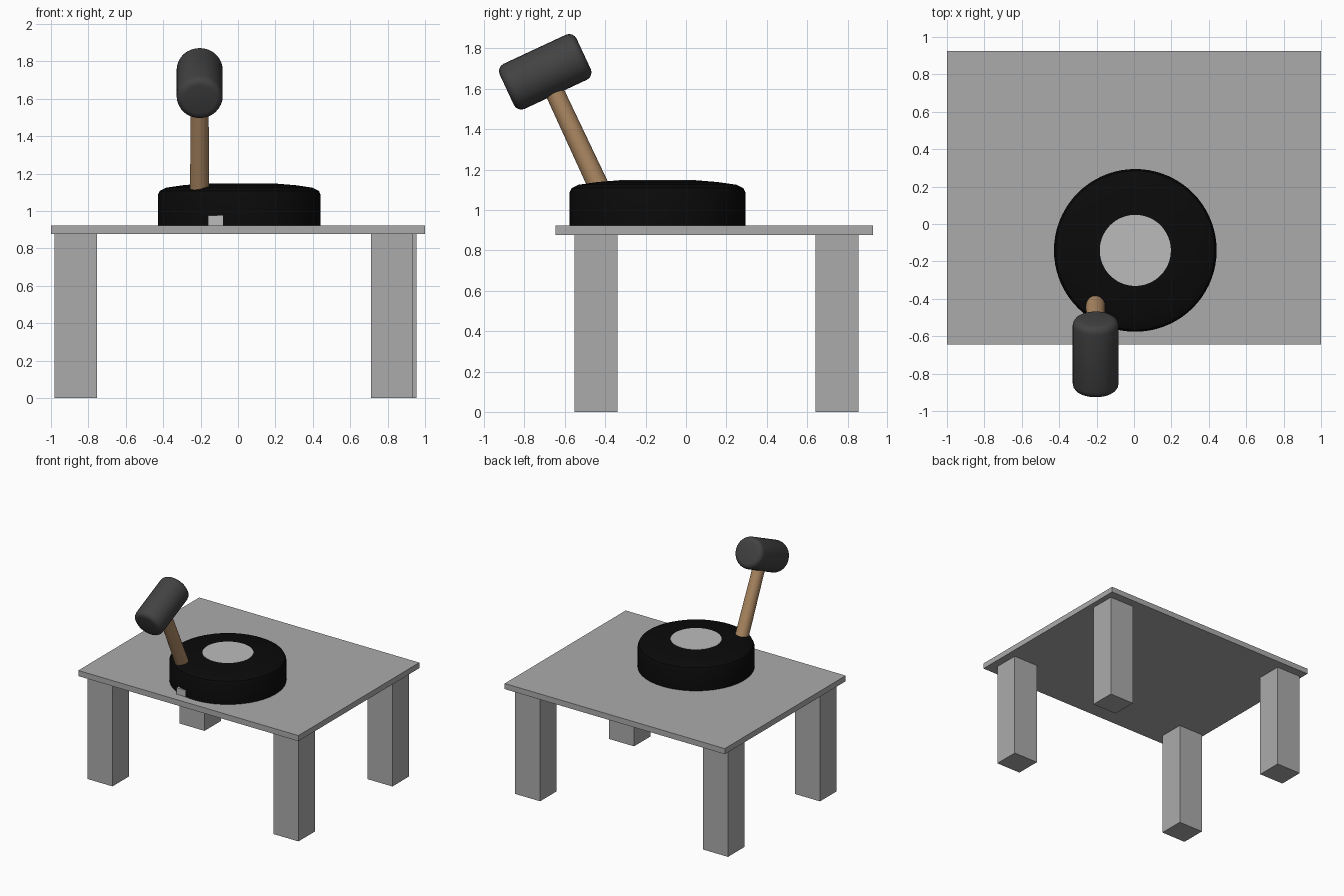
import bpy, bmesh, math
from mathutils import Vector, Matrix

if "Cube" in bpy.data.objects:
    bpy.data.objects.remove(bpy.data.objects["Cube"])


def material(name, r, g, b):
    m = bpy.data.materials.new(name)
    m.diffuse_color = (r, g, b, 1)
    m.use_nodes = True
    m.node_tree.nodes["Principled BSDF"].inputs["Base Color"].default_value = m.diffuse_color
    return m


GREY = material("table grey", 0.41, 0.41, 0.41)
PALE = material("pale grey", 0.50, 0.50, 0.50)
BLACK = material("tyre black", 0.003, 0.003, 0.003)
DARK = material("rubber dark grey", 0.055, 0.055, 0.055)
WOOD = material("wood", 0.42, 0.25, 0.125)


def finish(name, bm, mat, smooth=False, matrix=Matrix()):
    bmesh.ops.recalc_face_normals(bm, faces=bm.faces)
    me = bpy.data.meshes.new(name)
    bm.to_mesh(me)
    bm.free()
    me.materials.append(mat)
    ob = bpy.data.objects.new(name, me)
    ob.matrix_world = matrix
    bpy.context.collection.objects.link(ob)
    if smooth:
        bpy.ops.object.select_all(action='DESELECT')
        ob.select_set(True)
        bpy.context.view_layer.objects.active = ob
        bpy.ops.object.shade_smooth_by_angle(angle=math.radians(35))
    return ob


def box(name, lo, hi, mat):
    lo, hi = Vector(lo), Vector(hi)
    bm = bmesh.new()
    bmesh.ops.create_cube(bm, size=1, matrix=Matrix.Translation((lo + hi) / 2)
                          @ Matrix.Diagonal((*(hi - lo), 1)))
    return finish(name, bm, mat)


def lathe(name, profile, mat, matrix, sides=64):
    """Revolve a list of (radius, height) points about local z."""
    bm = bmesh.new()
    rings = []
    for r, z in profile:
        rings.append([bm.verts.new((r * math.cos(2 * math.pi * i / sides),
                                    r * math.sin(2 * math.pi * i / sides), z))
                      for i in range(sides)] if r > 0 else [bm.verts.new((0, 0, z))])
    for a, b in zip(rings, rings[1:]):
        for i in range(sides):
            j = (i + 1) % sides
            quad = [a[i % len(a)], a[j % len(a)], b[j % len(b)], b[i % len(b)]]
            bm.faces.new(list(dict.fromkeys(quad)))
    return finish(name, bm, mat, True, matrix)


# Table: top and four legs
box("table_top", (-1, -0.645, 0.876), (1, 0.925, 0.922), GREY)
for name, x, y in (("front_left_leg", -0.98, -0.552), ("back_left_leg", -0.98, 0.642),
                   ("front_right_leg", 0.71, -0.552), ("back_right_leg", 0.728, 0.642)):
    box(name, (x, y, 0), (x + 0.226, y + 0.212, 0.876), GREY)

# Tyre lying flat, with a pale hub filling the hole
at = Matrix.Translation((0.007, -0.141, 0.922))
lathe("tyre", [(0.19, 0), (0.435, 0), (0.435, 0.165), (0.425, 0.186), (0.39, 0.203),
               (0.30, 0.216), (0.19, 0.225), (0.19, 0)], BLACK, at, 72)
lathe("hub", [(0, 0.001), (0.189, 0.001), (0.19, 0.226), (0, 0.226)], PALE, at, 72)

# Small block set into the front of the tyre
box("tyre_block", (-0.16, -0.568, 0.922), (-0.08, -0.48, 0.976), PALE)

# Mallet, leaning back: local z runs up the handle
tilt = Matrix.Translation((-0.205, -0.697, 1.684)) @ Matrix.Rotation(math.radians(25), 4, 'X')
lathe("mallet_handle", [(0, -0.70), (0.052, -0.70), (0.047, -0.05), (0, -0.05)], WOOD, tilt, 32)

# Mallet head: cylinder with rounded rims across the handle
R, H, B = 0.123, 0.21, 0.04
rim = [(R - B + B * math.sin(t * math.pi / 8), H - B + B * math.cos(t * math.pi / 8))
       for t in range(5)]
head = [(0, H)] + rim + [(r, -z) for r, z in reversed(rim)] + [(0, -H)]
lathe("mallet_head", head, DARK, tilt @ Matrix.Rotation(math.radians(90), 4, 'X'), 32)
